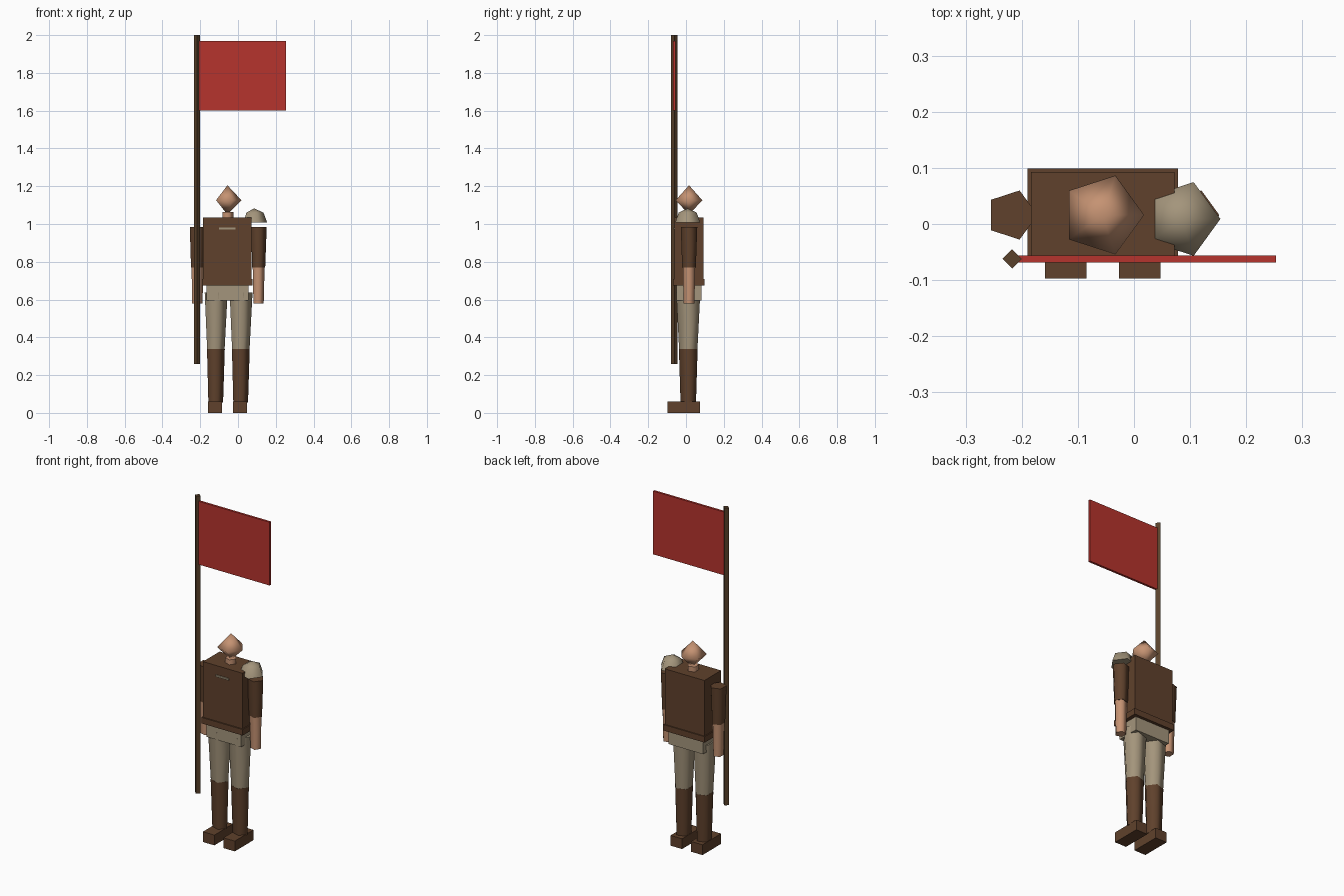
import bpy, bmesh, math

cube = bpy.data.objects.get("Cube")
if cube:
    bpy.data.objects.remove(cube, do_unlink=True)


def material(name, rgb):
    m = bpy.data.materials.new(name)
    m.use_nodes = True
    m.diffuse_color = (*rgb, 1)
    m.node_tree.nodes["Principled BSDF"].inputs["Base Color"].default_value = (*rgb, 1)
    return m


LEATHER = material("brown leather", (0.115, 0.053, 0.025))
WOOD = material("dark wood", (0.10, 0.053, 0.024))
CLOTH = material("tan cloth", (0.37, 0.30, 0.20))
SKIN = material("skin", (0.56, 0.29, 0.17))
RED = material("red banner cloth", (0.47, 0.033, 0.026))


def finish(name, bm, mat):
    bmesh.ops.recalc_face_normals(bm, faces=bm.faces)
    mesh = bpy.data.meshes.new(name)
    bm.to_mesh(mesh)
    bm.free()
    mesh.materials.append(mat)
    obj = bpy.data.objects.new(name, mesh)
    bpy.context.collection.objects.link(obj)
    return obj


def box(name, x, y, z, mat):
    """Box spanning the (low, high) pairs on each axis."""
    bm = bmesh.new()
    bmesh.ops.create_cube(bm, size=1)
    for v in bm.verts:
        v.co = [lo + (c + 0.5) * (hi - lo) for c, (lo, hi) in zip(v.co, (x, y, z))]
    return finish(name, bm, mat)


def turned(name, x, y, rings, mat, sides=5, smooth_angle=80):
    """Stack of (radius, z) rings with few sides, capped at both ends."""
    bm = bmesh.new()
    loops = []
    for r, z in rings:
        loops.append([bm.verts.new((x + r * math.cos(a), y + r * math.sin(a), z))
                      for a in (math.tau * i / sides for i in range(sides))])
    for low, high in zip(loops, loops[1:]):
        for i in range(sides):
            j = (i + 1) % sides
            bm.faces.new((low[i], low[j], high[j], high[i]))
    bm.faces.new(loops[0])
    bm.faces.new(loops[-1])
    bmesh.ops.remove_doubles(bm, verts=bm.verts, dist=0.0005)
    obj = finish(name, bm, mat)
    if smooth_angle:
        bpy.ops.object.select_all(action='DESELECT')
        obj.select_set(True)
        bpy.context.view_layer.objects.active = obj
        bpy.ops.object.shade_smooth_by_angle(angle=math.radians(smooth_angle))
    return obj


MID_X, MID_Y = -0.056, 0.016

# Banner
turned("banner_pole", -0.217, -0.062, [(0.017, 0.26), (0.017, 2.0)], WOOD, 4, 0)
box("banner", (-0.21, 0.253), (-0.069, -0.056), (1.60, 1.97), RED)

# Torso
box("jacket", (-0.184, 0.072), (-0.061, 0.093), (0.68, 1.035), LEATHER)
box("belt", (-0.19, 0.078), (-0.068, 0.099), (0.675, 0.71), LEATHER)
box("hips", (-0.168, 0.056), (-0.05, 0.082), (0.595, 0.69), CLOTH)
box("chest_bar", (-0.10, -0.014), (-0.067, -0.06), (0.972, 0.982), CLOTH)

# Head
turned("neck", MID_X, MID_Y, [(0.032, 1.02), (0.032, 1.064)], SKIN)
turned("head", MID_X, MID_Y, [(0, 1.05), (0.074, 1.126), (0, 1.205)], SKIN, 5, 180)

# Arms and legs
for side, s in (("left", 1), ("right", -1)):
    arm_x = MID_X + s * 0.162
    turned(side + "_sleeve", arm_x, MID_Y, [(0.038, 0.77), (0.046, 0.985)], LEATHER)
    turned(side + "_forearm", arm_x, MID_Y, [(0.030, 0.58), (0.035, 0.78)], SKIN)
    leg_x = MID_X + s * 0.066
    turned(side + "_trouser", leg_x, 0.012, [(0.051, 0.335), (0.067, 0.637)], CLOTH)
    turned(side + "_boot", leg_x, 0.012, [(0.043, 0.055), (0.052, 0.337)], LEATHER)
    box(side + "_shoe", (leg_x - 0.037, leg_x + 0.037), (-0.097, 0.075), (0, 0.06), LEATHER)

# Shoulder guard floating just above the left sleeve
turned("shoulder_guard", 0.085, 0.009,
       [(0.069, 1.009), (0.050, 1.06), (0, 1.083)], CLOTH)
